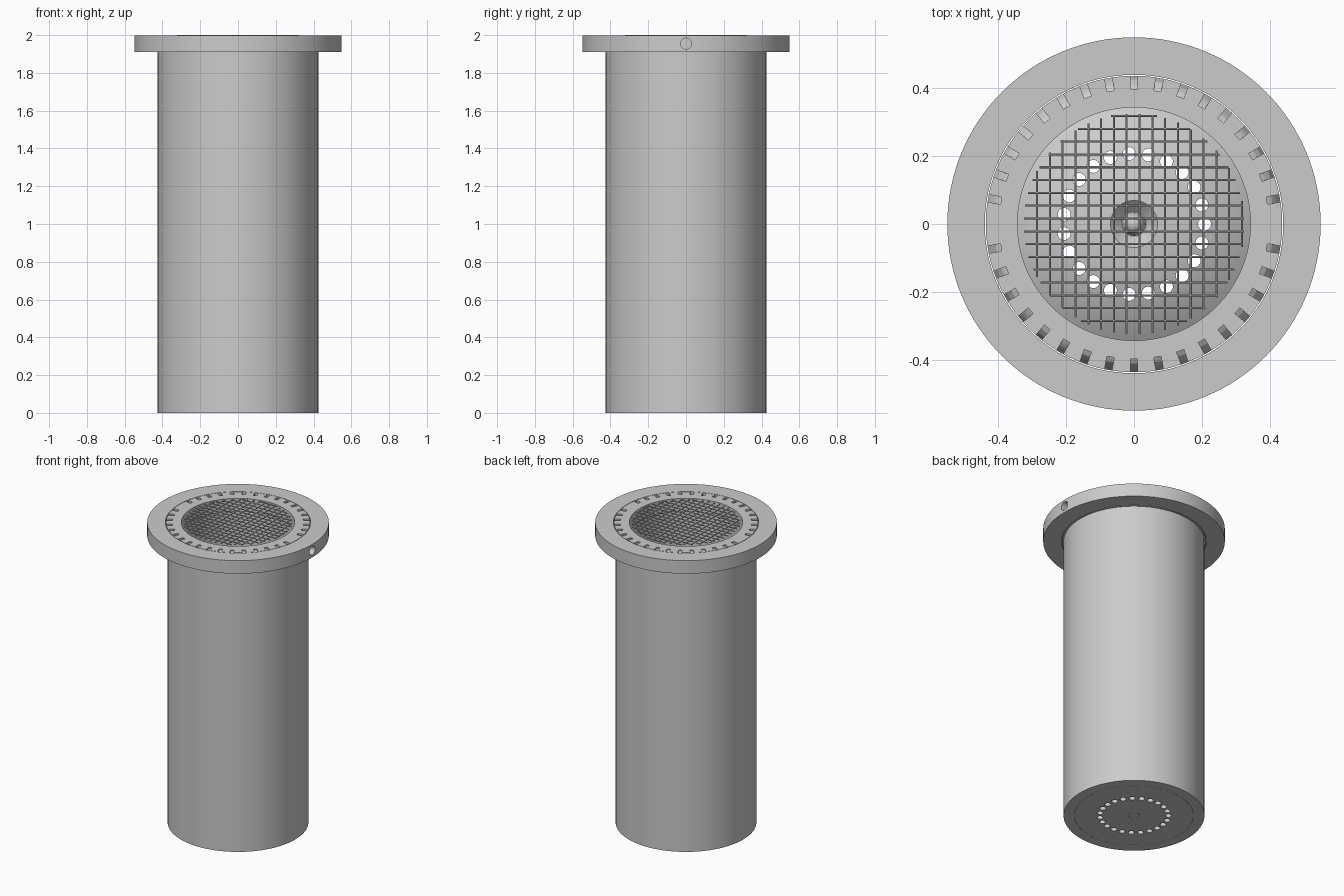
import bpy, bmesh, math
from mathutils import Matrix, Vector

cube = bpy.data.objects.get("Cube")
if cube:
    bpy.data.objects.remove(cube, do_unlink=True)

grey = bpy.data.materials.new("plain_grey")
grey.use_nodes = True
COLOUR = (0.6, 0.6, 0.6, 1)
grey.diffuse_color = COLOUR
grey.node_tree.nodes["Principled BSDF"].inputs["Base Color"].default_value = COLOUR


def finish(name, bm, smooth=True):
    bmesh.ops.recalc_face_normals(bm, faces=bm.faces)
    mesh = bpy.data.meshes.new(name)
    bm.to_mesh(mesh)
    bm.free()
    ob = bpy.data.objects.new(name, mesh)
    bpy.context.collection.objects.link(ob)
    mesh.materials.append(grey)
    if smooth:
        shade(ob)
    return ob


def shade(ob):
    bpy.ops.object.select_all(action='DESELECT')
    ob.select_set(True)
    bpy.context.view_layer.objects.active = ob
    bpy.ops.object.shade_smooth_by_angle(angle=math.radians(30))


def lathe(name, profile, closed=True, segments=128):
    """Spin an (r, z) profile around the vertical axis."""
    bm = bmesh.new()
    verts = [bm.verts.new((r, 0, z)) for r, z in profile]
    edges = [bm.edges.new(p) for p in zip(verts, verts[1:])]
    if closed:
        edges.append(bm.edges.new((verts[-1], verts[0])))
    bmesh.ops.spin(bm, geom=verts + edges, cent=(0, 0, 0), axis=(0, 0, 1),
                   angle=math.tau, steps=segments, use_duplicate=False)
    bmesh.ops.remove_doubles(bm, verts=bm.verts, dist=1e-5)
    return finish(name, bm)


def rod(bm, start, end, radius, sides):
    a, b = Vector(start), Vector(end)
    turn = (b - a).to_track_quat('Z', 'Y').to_matrix().to_4x4()
    bmesh.ops.create_cone(bm, cap_ends=True, segments=sides, radius1=radius, radius2=radius,
                          depth=(b - a).length, matrix=Matrix.Translation((a + b) / 2) @ turn)


def cut(ob, cutter):
    mod = ob.modifiers.new("cut", 'BOOLEAN')
    mod.object = cutter
    mod.operation = 'DIFFERENCE'
    mod.solver = 'EXACT'
    bpy.ops.object.select_all(action='DESELECT')
    ob.select_set(True)
    bpy.context.view_layer.objects.active = ob
    bpy.ops.object.modifier_apply(modifier=mod.name)
    bpy.data.objects.remove(cutter, do_unlink=True)
    shade(ob)


TOP, FLANGE_BASE = 1.997, 1.91

# Outer flange with one screw hole in its left side
flange = lathe("flange", [(0.438, FLANGE_BASE), (0.548, FLANGE_BASE), (0.548, TOP), (0.438, TOP)])
bm = bmesh.new()
rod(bm, (0.42, 0, 1.955), (0.6, 0, 1.955), 0.029, 32)
cut(flange, finish("screw_hole_cutter", bm, False))

# Long tube with a thicker collar at the top
tube = lathe("tube", [(0.36, 0), (0.425, 0), (0.425, FLANGE_BASE), (0.435, FLANGE_BASE),
                      (0.435, TOP), (0.342, TOP), (0.342, FLANGE_BASE), (0.36, FLANGE_BASE)])

# Ring of curved overflow notches around the collar
NOTCH = [(0.396, 2.02), (0.396, 1.99), (0.41, 1.982), (0.424, 1.964), (0.432, 1.94),
         (0.45, 1.92), (0.45, 2.02)]
bm = bmesh.new()
for i in range(36):
    if i % 18 == 0:
        continue
    spin = Matrix.Rotation(math.radians(10 * i), 4, 'Z')
    face = bm.faces.new([bm.verts.new(spin @ Vector((r, -0.011, z))) for r, z in NOTCH])
    side = bmesh.ops.extrude_face_region(bm, geom=[face], use_keep_orig=True)
    moved = [v for v in side["geom"] if isinstance(v, bmesh.types.BMVert)]
    bmesh.ops.translate(bm, verts=moved, vec=spin @ Vector((0, 0.022, 0)))
cut(tube, finish("notch_cutter", bm, False))

# Domed floor with a ring of drain holes
dome = [(0.359 - 0.029 * i, 0.03 + 0.1 * (1 - (1 - i / 10.5) ** 2)) for i in range(11)]
floor = lathe("domed_floor", [(0.036, 0), (0.359, 0)] + dome + [(0.036, 0.1)])
bm = bmesh.new()
HOLES = 23
for i in range(HOLES):
    a = math.tau * i / HOLES
    x, y = 0.207 * math.cos(a), 0.207 * math.sin(a)
    rod(bm, (x, y, -0.1), (x, y, 0.3), 0.019, 24)
cut(floor, finish("drain_hole_cutter", bm, False))

# Pointed pin in the middle of the floor
lathe("centre_pin", [(0, 0), (0.035, 0), (0.035, 0.12), (0, 0.2)], closed=False, segments=32)

# Wire mesh across the mouth
bm = bmesh.new()
REACH, WIRE_Z = 0.324, 1.997
for i in range(17):
    p = 0.317 - 0.0376 * i
    half = math.sqrt(REACH ** 2 - p ** 2)
    rod(bm, (-half, p, WIRE_Z), (half, p, WIRE_Z), 0.003, 8)
    rod(bm, (p, -half, WIRE_Z), (p, half, WIRE_Z), 0.003, 8)
finish("wire_mesh", bm)
